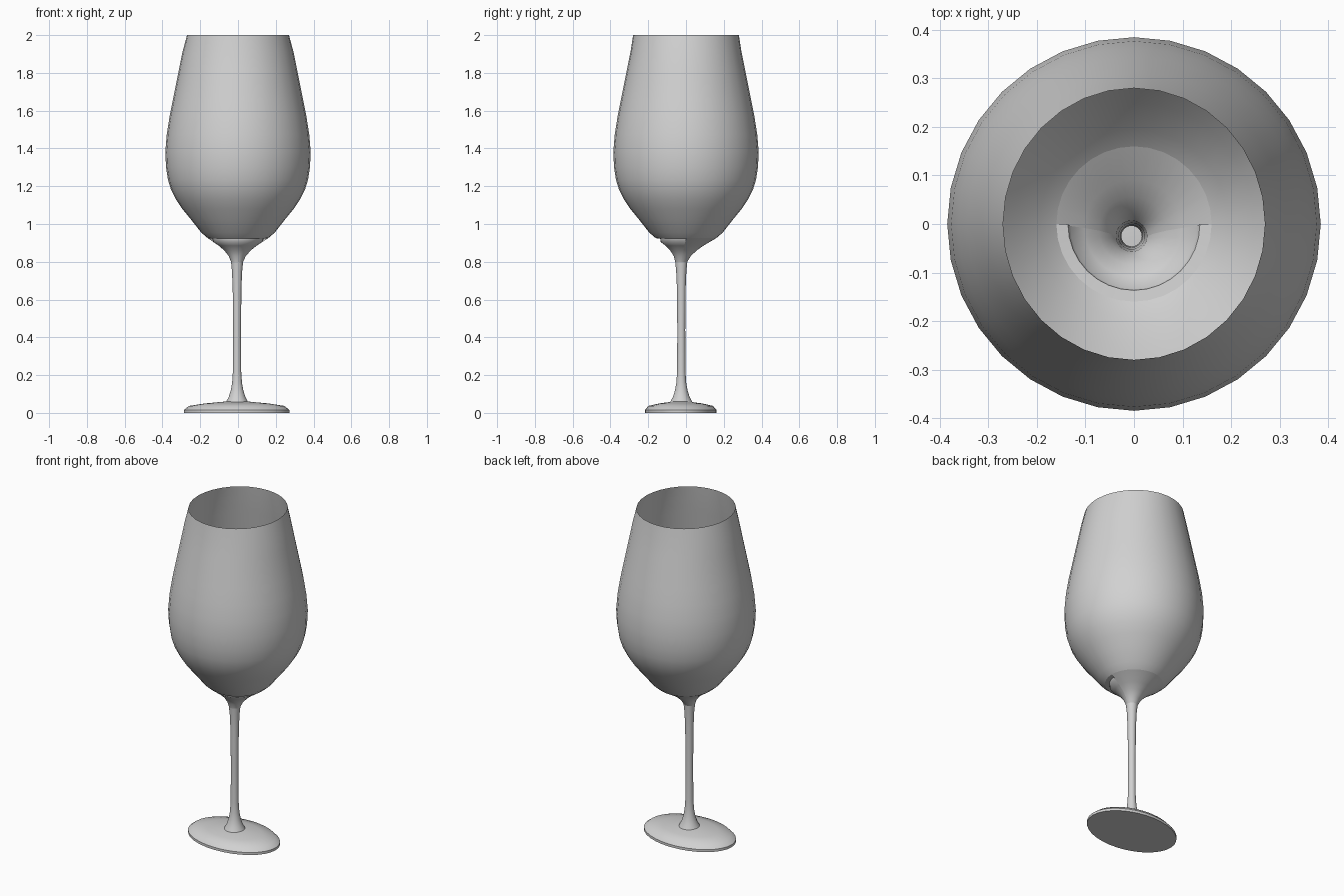
import bpy, math

if "Cube" in bpy.data.objects:
    bpy.data.objects.remove(bpy.data.objects["Cube"])

glass = bpy.data.materials.new("pale grey glass")
glass.diffuse_color = (0.64, 0.64, 0.64, 1)
glass.use_nodes = True
glass.node_tree.nodes["Principled BSDF"].inputs["Base Color"].default_value = glass.diffuse_color
TAU = 2 * math.pi


def loft(name, rings, a0=0.0, a1=TAU, n=32, cap=False, angle=50):
    """Skin a stack of ellipses (rx, ry, z, cx, cy) between two angles."""
    closed = abs(a1 - a0 - TAU) < 1e-6
    cols = n if closed else n + 1
    verts, faces = [], []
    for rx, ry, z, cx, cy in rings:
        for i in range(cols):
            a = a0 + (a1 - a0) * i / n
            verts.append((cx + rx * math.cos(a), cy + ry * math.sin(a), z))
    for k in range(len(rings) - 1):
        for i in range(n):
            j = (i + 1) % cols
            faces.append((k * cols + i, k * cols + j,
                          (k + 1) * cols + j, (k + 1) * cols + i))
    if cap:
        faces.append(tuple(reversed(range(cols))))
        faces.append(tuple(range((len(rings) - 1) * cols, len(rings) * cols)))
    mesh = bpy.data.meshes.new(name)
    mesh.from_pydata(verts, [], faces)
    mesh.materials.append(glass)
    obj = bpy.data.objects.new(name, mesh)
    bpy.context.collection.objects.link(obj)
    bpy.ops.object.select_all(action='DESELECT')
    bpy.context.view_layer.objects.active = obj
    obj.select_set(True)
    bpy.ops.object.shade_smooth_by_angle(angle=math.radians(angle))
    return obj


def rounds(profile):
    """Round rings; the stem axis sits slightly forward of the bowl axis."""
    out = []
    for r, z in profile:
        t = min(1, max(0, (0.925 - z) / 0.12))
        out.append((r, r, z, -0.005 * t, -0.025 * t))
    return out


# Bowl, a thin open shell from the step up to the rim
bowl = [(0.16, 0.925), (0.195, 0.955), (0.25, 1.025), (0.295, 1.08),
        (0.328, 1.13), (0.354, 1.18), (0.371, 1.235), (0.381, 1.30),
        (0.385, 1.38), (0.377, 1.475), (0.362, 1.57), (0.344, 1.66),
        (0.312, 1.82), (0.294, 1.91)]
loft("bowl", rounds(bowl) + [(0.27, 0.28, 2.0, 0, 0)])

# Lower bowl: plain cone at the back, small stepped ledge at the front
neck = [(0.032, 0.80), (0.045, 0.83), (0.07, 0.86), (0.10, 0.885)]
loft("bowl_base_back", rounds(neck + [(0.16, 0.925)]), 0, math.pi, 16)
loft("bowl_base_front",
     rounds(neck + [(0.13, 0.905), (0.136, 0.922), (0.16, 0.925)]),
     math.pi, TAU, 16)

# Hollow stem flaring into the foot
stem = [(0.058, 0.058), (0.044, 0.085), (0.033, 0.12), (0.026, 0.16),
        (0.022, 0.22), (0.021, 0.44), (0.023, 0.66), (0.027, 0.75),
        (0.032, 0.80)]
loft("stem", rounds(stem))

# Oval foot, gently domed
foot = [(1.0, 0.0), (1.0, 0.015), (0.9, 0.037), (0.6, 0.05), (0.22, 0.06)]
loft("foot", [(0.28 * s, 0.19 * s, z, -0.007, -0.028) for s, z in foot],
     cap=True, angle=40)
